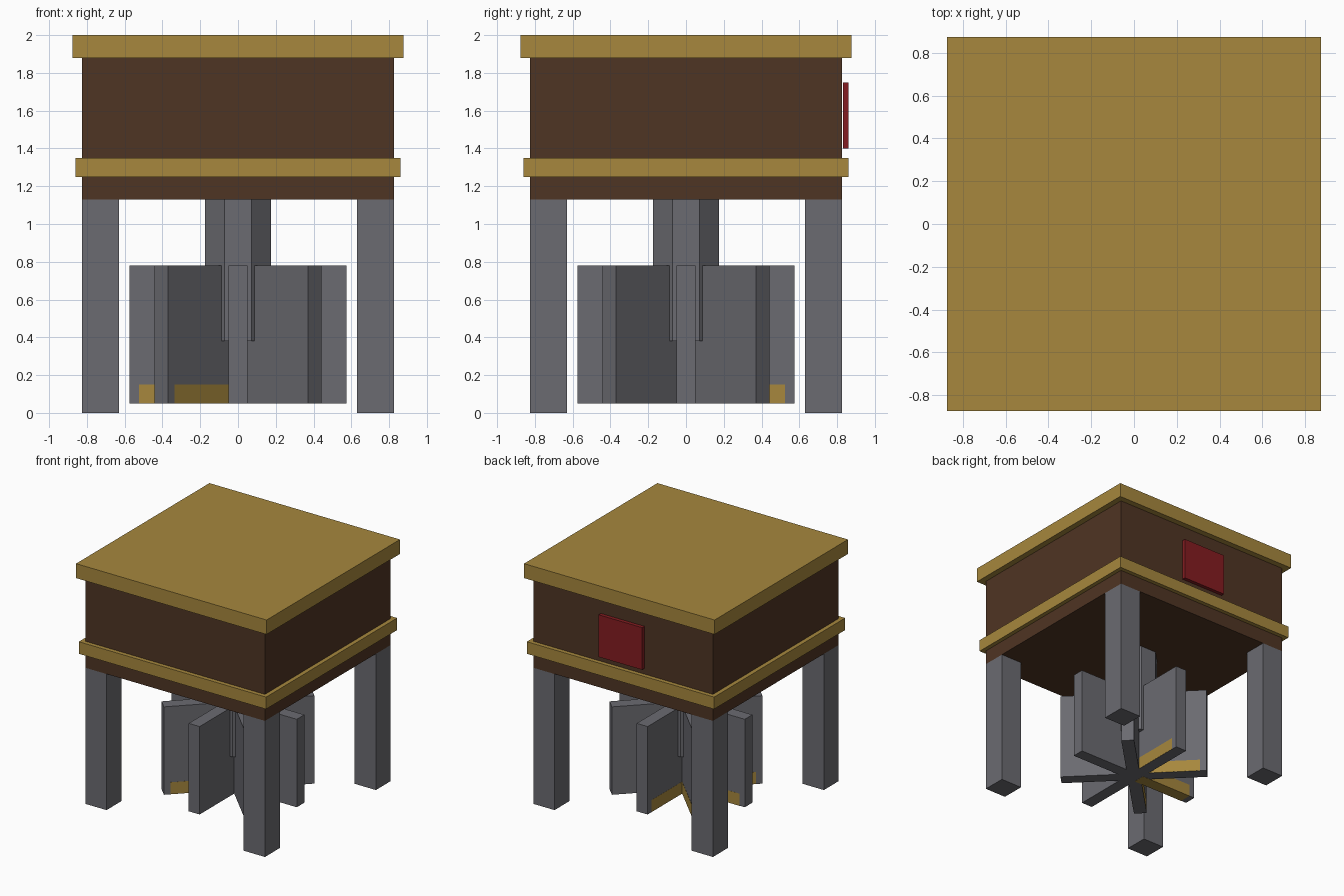
import bpy
import math

cube = bpy.data.objects.get("Cube")
if cube:
    bpy.data.objects.remove(cube, do_unlink=True)


def material(name, rgb):
    m = bpy.data.materials.new(name)
    m.use_nodes = True
    m.diffuse_color = (*rgb, 1)
    m.node_tree.nodes["Principled BSDF"].inputs["Base Color"].default_value = (*rgb, 1)
    return m


brass = material("brass", (0.385, 0.245, 0.047))
wood = material("dark wood", (0.078, 0.035, 0.017))
iron = material("iron grey", (0.146, 0.146, 0.164))
red = material("deep red", (0.23, 0.012, 0.015))


def box(name, lo, hi, mat, turn=0.0):
    """Box between two corners, turned about the world z axis."""
    verts = [(x, y, z) for x in (lo[0], hi[0]) for y in (lo[1], hi[1]) for z in (lo[2], hi[2])]
    faces = [(0, 1, 3, 2), (4, 6, 7, 5), (0, 4, 5, 1), (2, 3, 7, 6), (0, 2, 6, 4), (1, 5, 7, 3)]
    mesh = bpy.data.meshes.new(name)
    mesh.from_pydata(verts, [], faces)
    mesh.materials.append(mat)
    obj = bpy.data.objects.new(name, mesh)
    obj.rotation_euler.z = turn
    bpy.context.collection.objects.link(obj)
    return obj


def slab(name, half, bottom, top, mat):
    return box(name, (-half, -half, bottom), (half, half, top), mat)


# Housing with its cap and belt
slab("housing", 0.825, 1.13, 1.90, wood)
slab("top_cap", 0.875, 1.88, 2.0, brass)
slab("belt", 0.86, 1.25, 1.35, brass)
box("back_panel", (-0.2, 0.83, 1.40), (0.2, 0.86, 1.75), red)

# Four corner legs
for side, sx in (("left", 1), ("right", -1)):
    for end, sy in (("front", -1), ("back", 1)):
        xs = sorted((sx * 0.63, sx * 0.825))
        ys = sorted((sy * 0.63, sy * 0.825))
        box(f"{end}_{side}_leg", (xs[0], ys[0], 0), (xs[1], ys[1], 1.13), iron)

# Octagonal drive shaft, flat side to the front
bpy.ops.mesh.primitive_cylinder_add(vertices=8, radius=0.175 / math.cos(math.pi / 8),
                                    depth=0.77, location=(0, 0, 0.765),
                                    rotation=(0, 0, math.pi / 8))
shaft = bpy.context.object
shaft.name = "drive_shaft"
shaft.data.materials.append(iron)

# Eight radial blades
for i in range(8):
    box(f"blade_{i + 1}", (0, -0.05, 0.05), (0.575, 0.05, 0.78), iron, i * math.pi / 4)

# Brass strips low on the sides of some blades
for i in (2, 3, 4, 5):
    bottom = 0.049 if i == 4 else 0.051
    box(f"blade_strip_{i + 1}", (0.05, -0.051, bottom), (0.525, 0.051, 0.15), brass,
        i * math.pi / 4)
